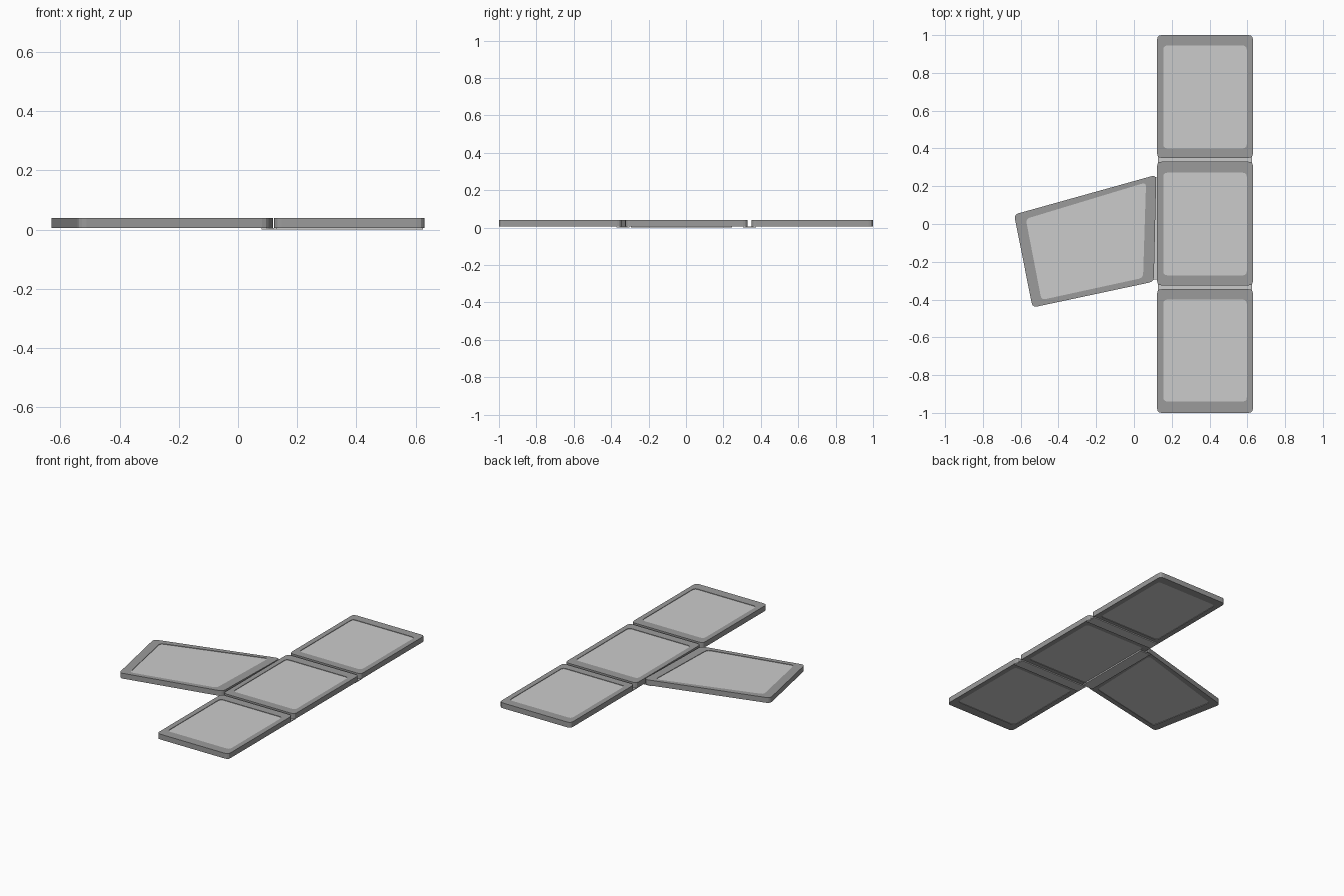
import bpy, bmesh
from mathutils import Vector

if "Cube" in bpy.data.objects:
    bpy.data.objects.remove(bpy.data.objects["Cube"])

Z0, Z1, STEP = 0.006, 0.04, 0.003


def material(name, v):
    m = bpy.data.materials.new(name)
    m.diffuse_color = (v, v, v, 1)
    m.use_nodes = True
    m.node_tree.nodes["Principled BSDF"].inputs["Base Color"].default_value = m.diffuse_color
    return m


frame_mat = material("dark_grey", 0.33)


def rounded(pts, r, n):
    """Outline with each corner replaced by a small curve."""
    out = []
    pts = [Vector(p) for p in pts]
    for i, p in enumerate(pts):
        a = p + (pts[i - 1] - p).normalized() * r
        b = p + (pts[(i + 1) % len(pts)] - p).normalized() * r
        for k in range(n + 1):
            t = k / n
            out.append(a * (1 - t) ** 2 + p * 2 * t * (1 - t) + b * t * t)
    return out


def finish(bm, name, mat=None):
    bmesh.ops.recalc_face_normals(bm, faces=bm.faces)
    me = bpy.data.meshes.new(name)
    bm.to_mesh(me)
    bm.free()
    ob = bpy.data.objects.new(name, me)
    bpy.context.collection.objects.link(ob)
    if mat:
        me.materials.append(mat)


def slab(name, outline, z0, z1, mat=None):
    bm = bmesh.new()
    f = bm.faces.new([bm.verts.new((p[0], p[1], z0)) for p in outline])
    ext = bmesh.ops.extrude_face_region(bm, geom=[f])["geom"]
    for v in ext:
        if isinstance(v, bmesh.types.BMVert):
            v.co.z = z1
    finish(bm, name, mat)


def ring(name, outer, inner, z0, z1, mat):
    bm = bmesh.new()
    loops = [[bm.verts.new((p.x, p.y, z)) for p in pts]
             for pts, z in ((outer, z0), (outer, z1), (inner, z1), (inner, z0))]
    n = len(outer)
    for a, b in zip(loops, loops[1:] + loops[:1]):
        for i in range(n):
            j = (i + 1) % n
            bm.faces.new((a[i], a[j], b[j], b[i]))
    finish(bm, name, mat)


def panel(name, outer, inner):
    o, i = rounded(outer, 0.025, 3), rounded(inner, 0.022, 3)
    ring(name + "_frame", o, i, Z0, Z1, frame_mat)
    slab(name + "_insert", i, Z0 + STEP, Z1 - STEP)


def rect(x0, x1, y0, y1):
    return [(x0, y0), (x1, y0), (x1, y1), (x0, y1)]


# Three rectangular panels in a row
for name, y0, y1, i0, i1 in (("front_panel", -1.0, -0.345, -0.94, -0.40),
                             ("middle_panel", -0.325, 0.33, -0.272, 0.272),
                             ("back_panel", 0.35, 1.0, 0.40, 0.945)):
    panel(name, rect(0.122, 0.63, y0, y1), rect(0.155, 0.597, i0, i1))

# Slanted side panel
panel("side_panel",
      [(-0.537, -0.442), (0.105, -0.305), (0.118, 0.26), (-0.635, 0.05)],
      [(-0.49, -0.402), (0.048, -0.285), (0.064, 0.22), (-0.573, 0.027)])

# Thin flexible hinges under the joints
for name, y in (("front_hinge", -0.337), ("back_hinge", 0.34)):
    slab(name, rect(0.128, 0.625, y - 0.035, y + 0.035), 0, Z0)
slab("side_hinge", [(0.08, -0.295), (0.155, -0.295), (0.155, 0.245), (0.08, 0.245)], 0, Z0)
